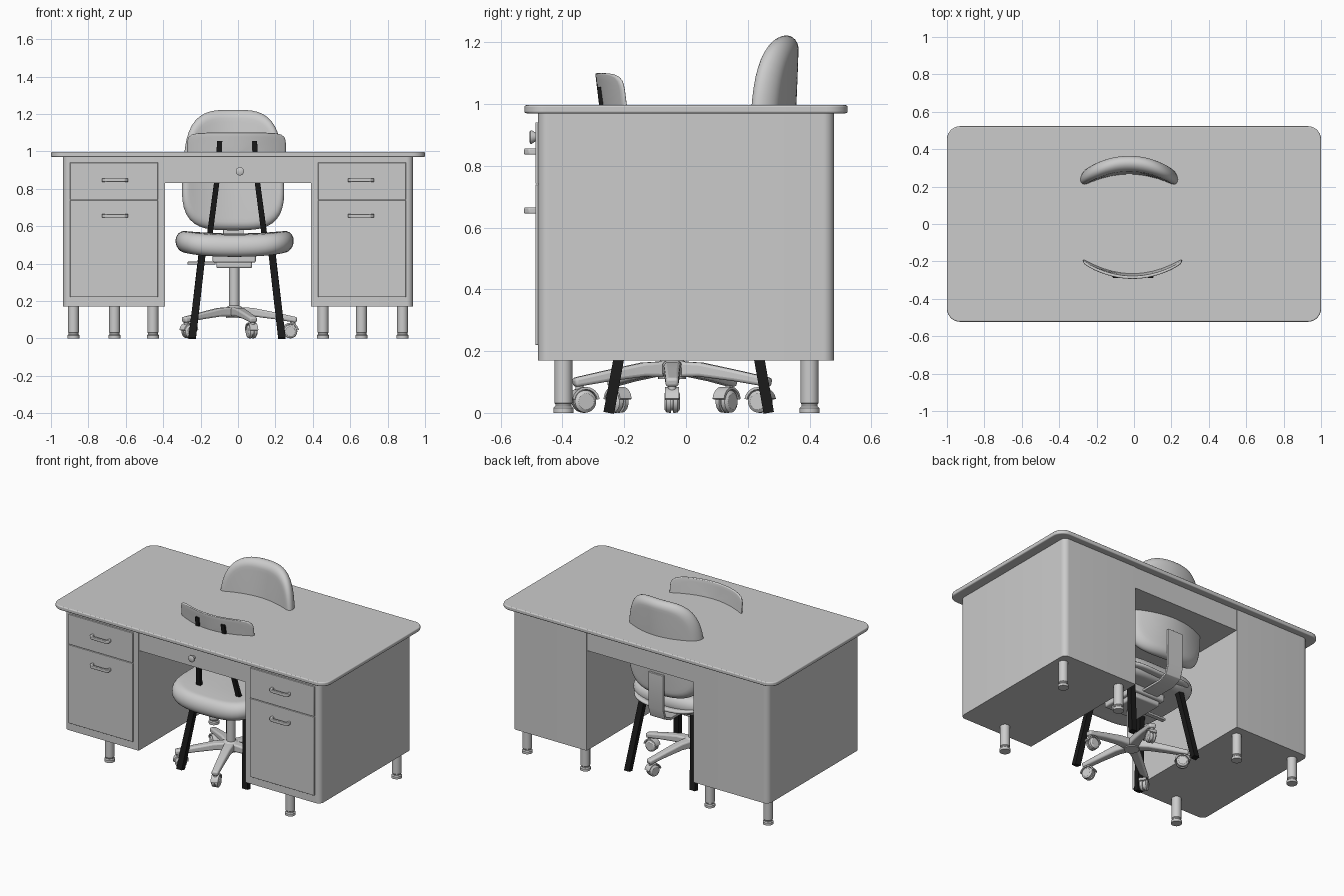
import bpy, bmesh
from math import sin, cos, pi, radians
from mathutils import Matrix, Vector

if "Cube" in bpy.data.objects:
    bpy.data.objects.remove(bpy.data.objects["Cube"])

black = bpy.data.materials.new("black_metal")
black.diffuse_color = (0.01, 0.01, 0.01, 1)
black.use_nodes = True
black.node_tree.nodes["Principled BSDF"].inputs["Base Color"].default_value = black.diffuse_color


def finish(name, verts, faces, mat=None, bevel=0, matrix=None):
    me = bpy.data.meshes.new(name)
    me.from_pydata([tuple(v) for v in verts], [], faces)
    bm = bmesh.new()
    bm.from_mesh(me)
    if matrix:
        bm.transform(matrix)
    bmesh.ops.recalc_face_normals(bm, faces=bm.faces)
    bm.to_mesh(me)
    bm.free()
    ob = bpy.data.objects.new(name, me)
    bpy.context.collection.objects.link(ob)
    if mat:
        me.materials.append(mat)
    if bevel:
        m = ob.modifiers.new("bevel", 'BEVEL')
        m.width, m.segments, m.limit_method = bevel, 3, 'ANGLE'
    return ob


def loft(rings):
    """Faces joining closed rings of equal size, with capped ends."""
    n = len(rings[0])
    faces = [(k * n + i, k * n + (i + 1) % n, (k + 1) * n + (i + 1) % n, (k + 1) * n + i)
             for k in range(len(rings) - 1) for i in range(n)]
    faces += [tuple(range(n)), tuple(range((len(rings) - 1) * n, len(rings) * n))]
    return [v for r in rings for v in r], faces


def slab(name, x0, x1, y0, y1, z0, z1, radii=(0, 0, 0, 0), **kw):
    """Vertical prism; radii of corners (x0y0, x1y0, x1y1, x0y1)."""
    out = []
    corners = [(x0, y0, 1, 1), (x1, y0, -1, 1), (x1, y1, -1, -1), (x0, y1, 1, -1)]
    for k, ((x, y, sx, sy), r) in enumerate(zip(corners, radii)):
        steps = 8 if r else 0
        for i in range(steps + 1):
            a = pi + k * pi / 2 + (i / steps * pi / 2 if steps else 0)
            out.append((x + sx * r + r * cos(a), y + sy * r + r * sin(a)))
    return finish(name, *loft([[(x, y, z) for x, y in out] for z in (z0, z1)]), **kw)


def lathe(name, profile, matrix, n=28, **kw):
    rings = [[(r * cos(2 * pi * i / n), r * sin(2 * pi * i / n), z) for i in range(n)]
             for r, z in profile]
    return finish(name, *loft(rings), matrix=matrix, **kw)


def strip(name, pts, widths, thicks, **kw):
    """Rectangular bar along a path; width lies along x."""
    pts = [Vector(p) for p in pts]
    rings = []
    for i, p in enumerate(pts):
        dirs = []
        for a, b in ((i - 1, i), (i, i + 1)):
            if a >= 0 and b < len(pts):
                d = pts[b] - pts[a]
                dirs.append(Vector((0, d.y, d.z)).normalized())
        t = sum(dirs, Vector()).normalized()
        nrm = Vector((0, -t.z, t.y)) / max(0.5, t.dot(dirs[0]))
        w = widths[i] if isinstance(widths, (list, tuple)) else widths
        h = thicks[i] if isinstance(thicks, (list, tuple)) else thicks
        X = Vector((w / 2, 0, 0))
        N = nrm * h / 2
        rings.append([p - X - N, p + X - N, p + X + N, p - X + N])
    return finish(name, *loft(rings), **kw)


def cushion(name, shape, power, edge, crown=0.0, n=64):
    """Rounded pad: shape(a, b, t) maps unit outline (a, b) and thickness t to a point."""
    prof = [(r, 1 + crown * (1 - r * r)) for r in (0.02, 0.2, 0.4, 0.6, 0.8) if r < 1 - edge]
    arc = [(1 - edge + edge * sin(k * pi / 12), cos(k * pi / 12)) for k in range(0, 7)]
    half = prof + [(r, t * (1 + crown * (1 - r * r))) for r, t in arc]
    full = half + [(r, -t) for r, t in reversed(half[:-1])]
    rings = []
    for r, t in full:
        ring = []
        for i in range(n):
            c, s = cos(2 * pi * i / n), sin(2 * pi * i / n)
            q = r * (abs(c) ** power + abs(s) ** power) ** (-1 / power)
            ring.append(shape(q * c, q * s, t))
        rings.append(ring)
    return finish(name, *loft(rings))


T = Matrix.Translation

# desk top and centre drawer
slab("desk_top", -1, 1, -0.523, 0.523, 0.97, 0.996, (0.07,) * 4, bevel=0.006)
slab("centre_drawer", -0.39, 0.39, -0.475, 0.475, 0.83, 0.97)
lathe("drawer_knob", [(0.011, 0), (0.011, 0.01), (0.022, 0.026), (0.022, 0.03), (0.016, 0.034)],
      T((0.01, -0.473, 0.893)) @ Matrix.Rotation(radians(90), 4, 'X'))

# pedestals with drawers, handles and three feet each
foot = [(0.032, 0), (0.032, 0.016), (0.026, 0.022), (0.026, 0.028), (0.029, 0.032), (0.029, 0.17)]
for s, side in ((-1, "left"), (1, "right")):
    x0, x1 = sorted((s * 0.39, s * 0.936))
    r = 0.035
    slab(side + "_pedestal", x0, x1, -0.479, 0.479, 0.17, 0.97,
         (r, 0, 0, r) if s < 0 else (0, r, r, 0))
    x0, x1 = sorted((s * 0.428, s * 0.898))
    slab(side + "_lower_drawer", x0, x1, -0.488, -0.46, 0.22, 0.739, bevel=0.003)
    slab(side + "_upper_drawer", x0, x1, -0.488, -0.46, 0.742, 0.94, bevel=0.003)
    for z in (0.655, 0.846):
        path = [(0, -0.48, -0.062), (0, -0.505, -0.062), (0, -0.516, -0.048),
                (0, -0.516, 0.048), (0, -0.505, 0.062), (0, -0.48, 0.062)]
        strip(side + "_handle", path, 0.02, 0.016, bevel=0.004,
              matrix=T((s * 0.657, 0, z)) @ Matrix.Rotation(radians(90), 4, 'Y'))
    for x, y in ((0.66, -0.397), (0.88, 0.4), (0.455, 0.4)):
        lathe(side + "_desk_foot", foot, T((s * x, y, 0)))

# office chair: star base, arms and casters
base = T((-0.02, -0.045, 0))
lathe("chair_column", [(0.045, 0.11), (0.045, 0.165), (0.028, 0.175), (0.028, 0.4)], base)
for k in range(5):
    m = base @ Matrix.Rotation(k * 2 * pi / 5 - pi / 2, 4, 'Z')
    strip("base_arm", [(0, 0.01, 0.142), (0, 0.1, 0.14), (0, 0.22, 0.12), (0, 0.335, 0.098)],
          [0.065, 0.055, 0.048, 0.042], [0.052, 0.045, 0.036, 0.03], matrix=m, bevel=0.01)
    lathe("caster_stem", [(0.013, 0.04), (0.013, 0.1)], m @ T((0, 0.315, 0)), n=16)
    axle = m @ T((0, 0.3, 0.037)) @ Matrix.Rotation(pi / 2, 4, 'Y')
    lathe("caster_wheel", [(0.026, -0.025), (0.036, -0.018), (0.037, -0.004), (0.03, -0.003),
                           (0.03, 0.003), (0.037, 0.004), (0.036, 0.018), (0.026, 0.025)], axle)
    hood = [(0, 0.3 + 0.043 * cos(a), 0.037 + 0.043 * sin(a))
            for a in [radians(d) for d in range(10, 171, 20)]]
    strip("caster_hood", hood, 0.046, 0.008, matrix=m)

# seat mechanism, lever and back bracket
slab("seat_mechanism", -0.135, 0.095, -0.16, 0.12, 0.405, 0.46, bevel=0.01)
slab("mechanism_housing", -0.115, 0.075, -0.12, 0.1, 0.375, 0.41, bevel=0.01)
slab("seat_lever", -0.27, -0.12, -0.06, -0.03, 0.395, 0.41, bevel=0.004)
strip("back_bracket", [(-0.025, 0.05, 0.425), (-0.025, 0.27, 0.425), (-0.025, 0.325, 0.45),
                       (-0.025, 0.345, 0.51), (-0.025, 0.345, 0.74)], 0.11, 0.016, bevel=0.003)

# office chair seat and backrest
cushion("seat", lambda a, b, t: (-0.018 + 0.316 * a, -0.045 + 0.295 * b,
        0.503 + 0.058 * t + 0.018 * a * a - 0.015 * max(0, -b) ** 3), 3.6, 0.16)


def back_shape(a, b, t):
    half = 0.268 - 0.022 * b
    z = 0.9 + 0.322 * b
    return (-0.026 + half * a, 0.312 + 0.06 * (z - 1) - 0.075 * a * a + 0.04 * t, z)


cushion("backrest", back_shape, 3.4, 0.14, 0.15)

# visitor chair: black legs, posts, thin seat and curved back
for s in (-1, 1):
    cx = -0.005
    strip("visitor_rear_leg", [(cx + s * 0.24, -0.25, 0), (cx + s * 0.185, -0.165, 0.46),
          (cx + s * 0.145, -0.19, 0.56), (cx + s * 0.1, -0.262, 0.9), (cx + s * 0.093, -0.282, 1.055)],
          [0.04, 0.036, 0.03, 0.028, 0.028], [0.035, 0.033, 0.022, 0.014, 0.012], mat=black)
    strip("visitor_front_leg", [(cx + s * 0.24, 0.268, 0), (cx + s * 0.185, 0.185, 0.47)],
          0.038, 0.034, mat=black)
cushion("visitor_seat", lambda a, b, t: (-0.005 + 0.255 * a, 0.03 + 0.25 * b,
        0.475 + 0.012 * t + 0.03 * a * a), 4, 0.06)
cushion("visitor_back", lambda a, b, t: (-0.008 + 0.264 * a,
        -0.272 - 0.014 * b + 0.078 * a * a + 0.008 * t, 0.985 + 0.115 * b), 7, 0.04)

# smooth shading with crisp edges
bpy.ops.object.select_all(action='SELECT')
bpy.context.view_layer.objects.active = bpy.data.objects["desk_top"]
bpy.ops.object.shade_smooth_by_angle(angle=radians(35))
